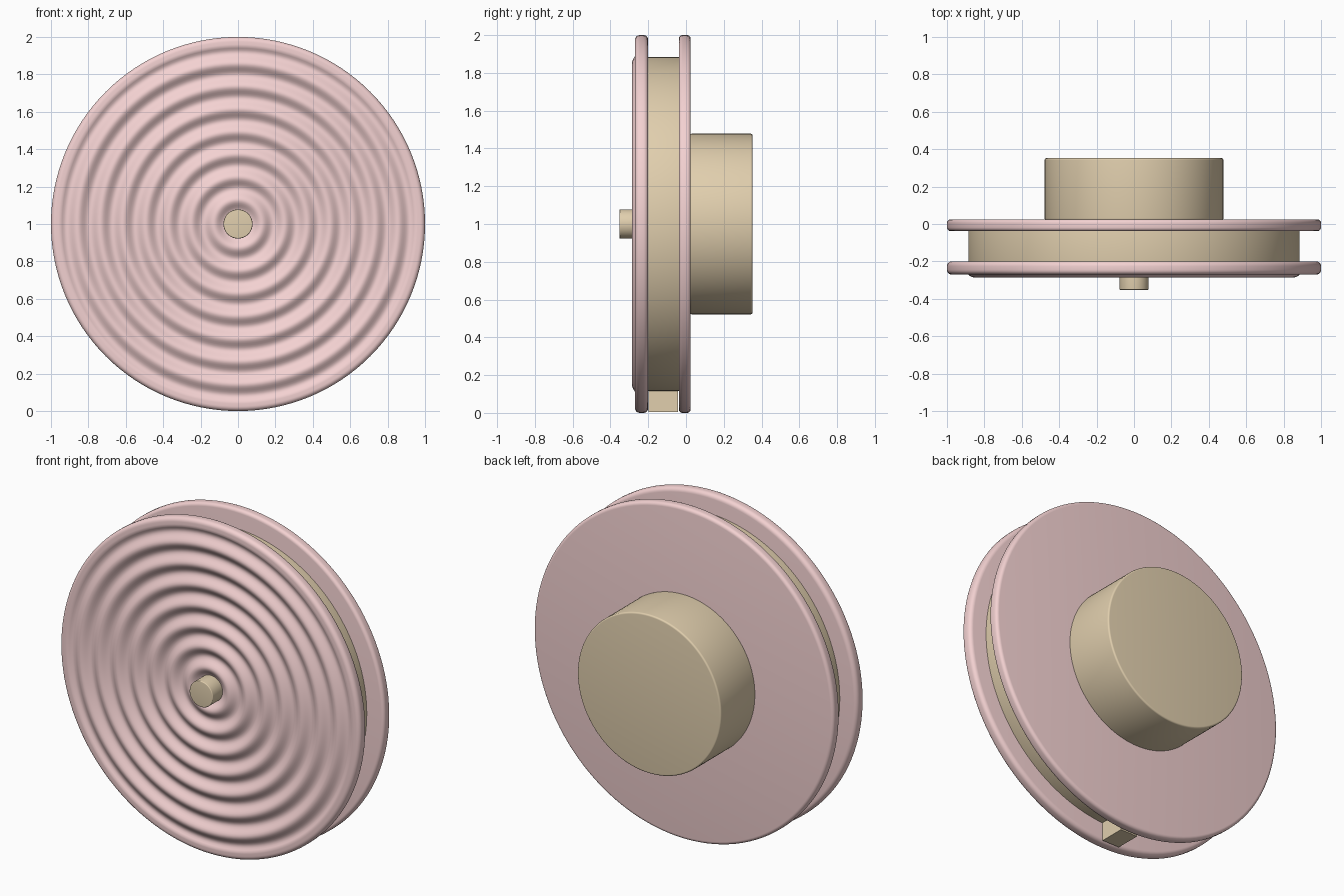
import bpy, bmesh, math

if "Cube" in bpy.data.objects:
    bpy.data.objects.remove(bpy.data.objects["Cube"])

SEG = 128
CENTRE_Z = 1.0


def material(name, rgb):
    m = bpy.data.materials.new(name)
    m.diffuse_color = (*rgb, 1)
    m.use_nodes = True
    m.node_tree.nodes["Principled BSDF"].inputs["Base Color"].default_value = m.diffuse_color
    return m


PINK = material("pink", (0.90, 0.64, 0.64))
TAN = material("tan", (0.75, 0.62, 0.42))


def finish(name, bm, mat, smooth=True):
    bmesh.ops.recalc_face_normals(bm, faces=bm.faces)
    me = bpy.data.meshes.new(name)
    bm.to_mesh(me)
    bm.free()
    ob = bpy.data.objects.new(name, me)
    bpy.context.collection.objects.link(ob)
    me.materials.append(mat)
    if smooth:
        bpy.ops.object.select_all(action='DESELECT')
        bpy.context.view_layer.objects.active = ob
        ob.select_set(True)
        bpy.ops.object.shade_smooth_by_angle(angle=math.radians(35))
    return ob


def lathe(name, profile, mat):
    """Spin (radius, y) points around the y axis; first and last have radius 0."""
    bm = bmesh.new()
    rings = []
    for r, y in profile:
        if r < 1e-6:
            rings.append([bm.verts.new((0, y, CENTRE_Z))])
        else:
            rings.append([bm.verts.new((r * math.cos(a), y, CENTRE_Z + r * math.sin(a)))
                          for a in (2 * math.pi * i / SEG for i in range(SEG))])
    for a, b in zip(rings, rings[1:]):
        for i in range(SEG):
            j = (i + 1) % SEG
            if len(a) == 1:
                bm.faces.new((a[0], b[i], b[j]))
            elif len(b) == 1:
                bm.faces.new((a[i], b[0], a[j]))
            else:
                bm.faces.new((a[i], b[i], b[j], a[j]))
    return finish(name, bm, mat)


def rim(r, y0, y1, bevel, steps=5):
    """Outer edge of a disc from y0 to y1 with both corners rounded."""
    arc = [math.pi / 2 * i / steps for i in range(steps + 1)]
    front = [(r - bevel + bevel * math.sin(t), y0 + bevel - bevel * math.cos(t)) for t in arc]
    back = [(r - bevel + bevel * math.cos(t), y1 - bevel + bevel * math.sin(t)) for t in arc]
    return front + back


def disc(name, r, y0, y1, bevel, mat):
    return lathe(name, [(0, y0)] + rim(r, y0, y1, bevel) + [(0, y1)], mat)


# Front disc with concentric ripples on its face
def ripple(r):
    y = -0.27 - 0.015 * math.cos(2 * math.pi * (r - 0.128) / 0.1215)
    return max(y, -0.27) if r > 0.91 else y


face = [(0, ripple(0.065))] + [(r / 100, ripple(r / 100)) for r in range(6, 97)]
lathe("front_rippled_disc", face + rim(1.0, -0.27, -0.2, 0.025) + [(0, -0.2)], PINK)

# Plain back disc
disc("back_disc", 1.0, -0.038, 0.025, 0.02, PINK)

# Core between the discs, rear drum and front pin
disc("core", 0.885, -0.205, -0.033, 0.002, TAN)
disc("rear_drum", 0.478, 0.02, 0.352, 0.01, TAN)
disc("front_pin", 0.078, -0.352, -0.22, 0.005, TAN)

# Small block at the bottom of the groove
bm = bmesh.new()
bmesh.ops.create_cube(bm, size=1)
for v in bm.verts:
    v.co = (v.co.x * 0.115, v.co.y * 0.155 - 0.12, v.co.z * 0.12 + 0.065)
finish("bottom_block", bm, TAN, smooth=False)
